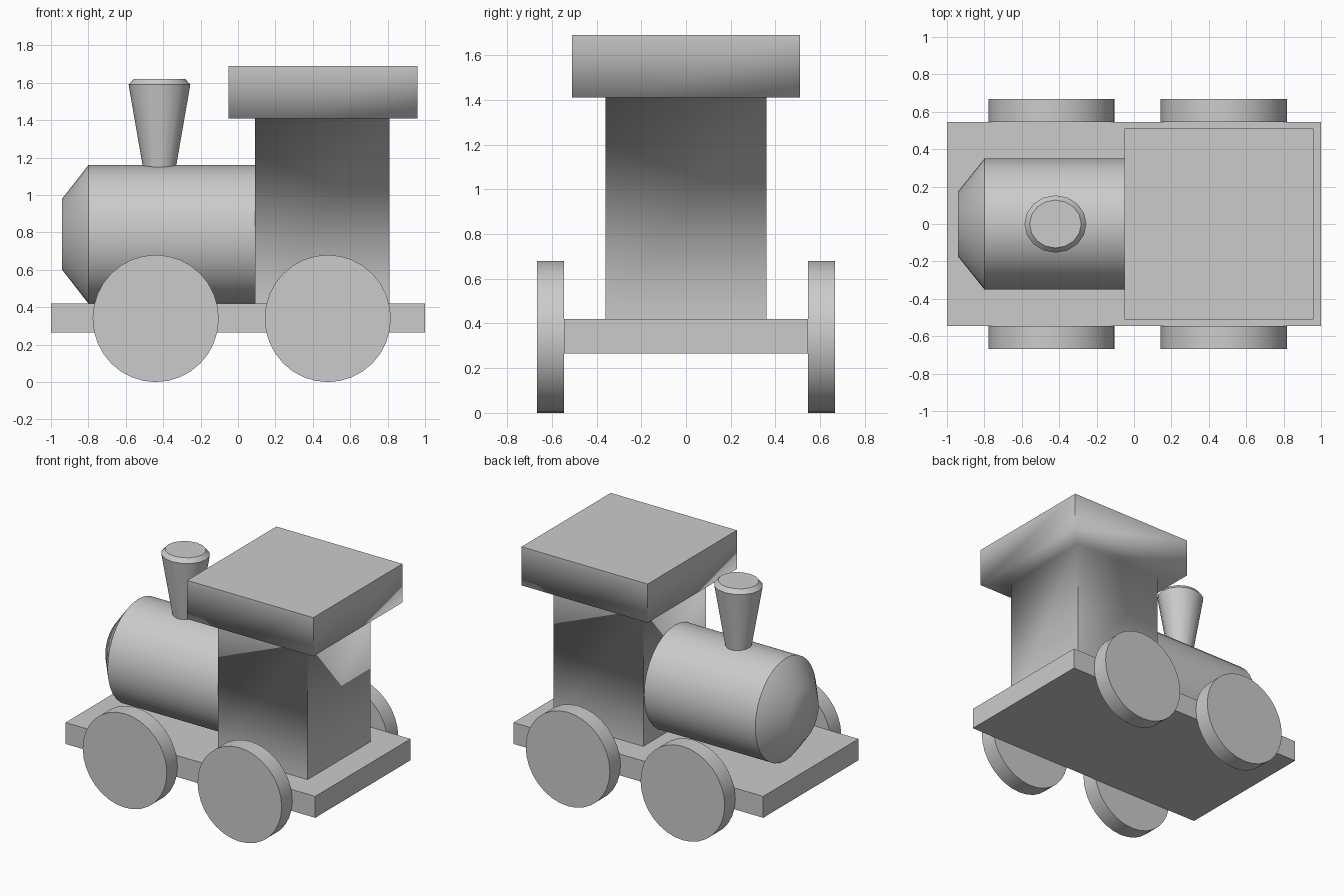
import bpy, bmesh
from math import sin, cos, pi, radians

cube = bpy.data.objects.get("Cube")
if cube:
    bpy.data.objects.remove(cube)

# One plain grey for the whole toy
GREY = (0.6, 0.6, 0.6, 1.0)
grey = bpy.data.materials.new("plain grey")
grey.use_nodes = True
grey.diffuse_color = GREY
grey.node_tree.nodes["Principled BSDF"].inputs["Base Color"].default_value = GREY


def ellipse(rx, ry, z, sides):
    return [(rx * cos(2 * pi * i / sides), ry * sin(2 * pi * i / sides), z)
            for i in range(sides)]


def rectangle(x0, x1, half_y, z):
    return [(x0, -half_y, z), (x1, -half_y, z), (x1, half_y, z), (x0, half_y, z)]


def loft(name, rings, location=(0, 0, 0), rotation=(0, 0, 0), sharp_angle=45):
    """Skin a stack of matching rings and cap both ends."""
    bm = bmesh.new()
    loops = [[bm.verts.new(p) for p in ring] for ring in rings]
    for low, high in zip(loops, loops[1:]):
        for i in range(len(low)):
            j = (i + 1) % len(low)
            bm.faces.new((low[i], low[j], high[j], high[i]))
    bm.faces.new(loops[0][::-1])
    bm.faces.new(loops[-1])
    bmesh.ops.recalc_face_normals(bm, faces=bm.faces)
    for f in bm.faces:
        f.smooth = True
    if sharp_angle is None:
        # Crisp upright corners and end caps, soft under the overhang
        ends = set(loops[0]), set(loops[-1])
        for e in bm.edges:
            a, b = e.verts
            upright = abs(a.co.z - b.co.z) > 0.01
            e.smooth = not (upright or any(a in s and b in s for s in ends))
    mesh = bpy.data.meshes.new(name)
    bm.to_mesh(mesh)
    bm.free()
    if sharp_angle is not None:
        mesh.set_sharp_from_angle(angle=radians(sharp_angle))
    mesh.materials.append(grey)
    obj = bpy.data.objects.new(name, mesh)
    obj.location = location
    obj.rotation_euler = rotation
    bpy.context.scene.collection.objects.link(obj)
    return obj


# Flat chassis
loft("chassis", [rectangle(-1, 1, 0.545, z) for z in (0.265, 0.42)])

# Cab that widens into a thick overhanging roof
loft("cab_and_roof", [
    rectangle(0.09, 0.81, 0.36, 0.42),
    rectangle(0.09, 0.81, 0.36, 1.41),
    rectangle(-0.05, 0.96, 0.51, 1.41),
    rectangle(-0.05, 0.96, 0.51, 1.69),
], sharp_angle=None)

# Boiler with a tapered nose, lying along x
loft("boiler", [
    ellipse(0.37, 0.35, -0.1, 32),
    ellipse(0.37, 0.35, 0.80, 32),
    ellipse(0.19, 0.175, 0.94, 32),
], location=(0, 0, 0.79), rotation=(0, -pi / 2, 0))

# Flared chimney with a chamfered rim
loft("chimney", [
    ellipse(0.08, 0.075, 1.10, 16),
    ellipse(0.165, 0.153, 1.59, 16),
    ellipse(0.138, 0.128, 1.62, 16),
], location=(-0.42, 0, 0))

# Four disc wheels
for side, y in (("right", -0.545), ("left", 0.667)):
    for place, x in (("leading", -0.44), ("trailing", 0.48)):
        loft(f"{place}_{side}_wheel",
             [ellipse(0.337, 0.34, z, 32) for z in (0, 0.122)],
             location=(x, y, 0.34), rotation=(pi / 2, 0, 0))
